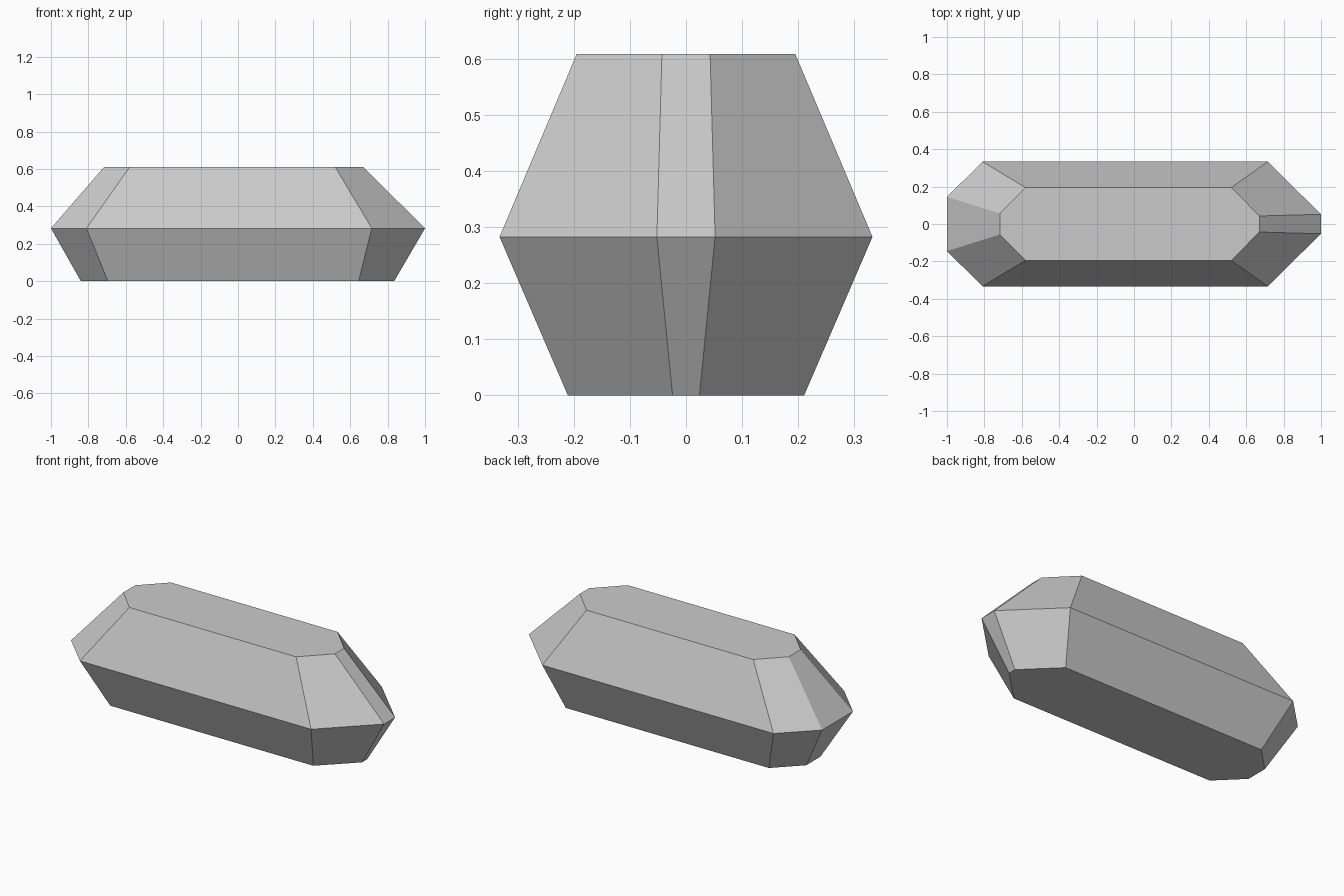
import bpy
import bmesh

cube = bpy.data.objects.get("Cube")
if cube:
    bpy.data.objects.remove(cube, do_unlink=True)

stone = bpy.data.materials.new("pale grey")
stone.use_nodes = True
colour = (0.6, 0.6, 0.6, 1)
stone.diffuse_color = colour
stone.node_tree.nodes["Principled BSDF"].inputs["Base Color"].default_value = colour


def ring(bm, z, half):
    """Octagon mirrored across the long axis from its half outline."""
    outline = half + [(x, -y) for x, y in reversed(half)]
    return [bm.verts.new((x, y, z)) for x, y in outline]


# Base, girdle and crown outlines: right tip, right corner, left corner, left tip
levels = [
    (0.0, [(0.835, 0.024), (0.645, 0.211), (-0.695, 0.211), (-0.84, 0.066)]),
    (0.283, [(1.0, 0.052), (0.715, 0.333), (-0.81, 0.333), (-1.0, 0.145)]),
    (0.61, [(0.67, 0.043), (0.52, 0.195), (-0.58, 0.195), (-0.717, 0.056)]),
]

# Faceted bar: skin between the outlines, closed at both ends
bm = bmesh.new()
rings = [ring(bm, z, half) for z, half in levels]
for low, high in zip(rings, rings[1:]):
    for i in range(len(low)):
        j = (i + 1) % len(low)
        bm.faces.new((low[i], low[j], high[j], high[i]))
bm.faces.new(reversed(rings[0]))
bm.faces.new(rings[-1])
bmesh.ops.recalc_face_normals(bm, faces=bm.faces)

mesh = bpy.data.meshes.new("faceted_bar")
bm.to_mesh(mesh)
bm.free()
mesh.materials.append(stone)
bar = bpy.data.objects.new("faceted_bar", mesh)
bpy.context.collection.objects.link(bar)
